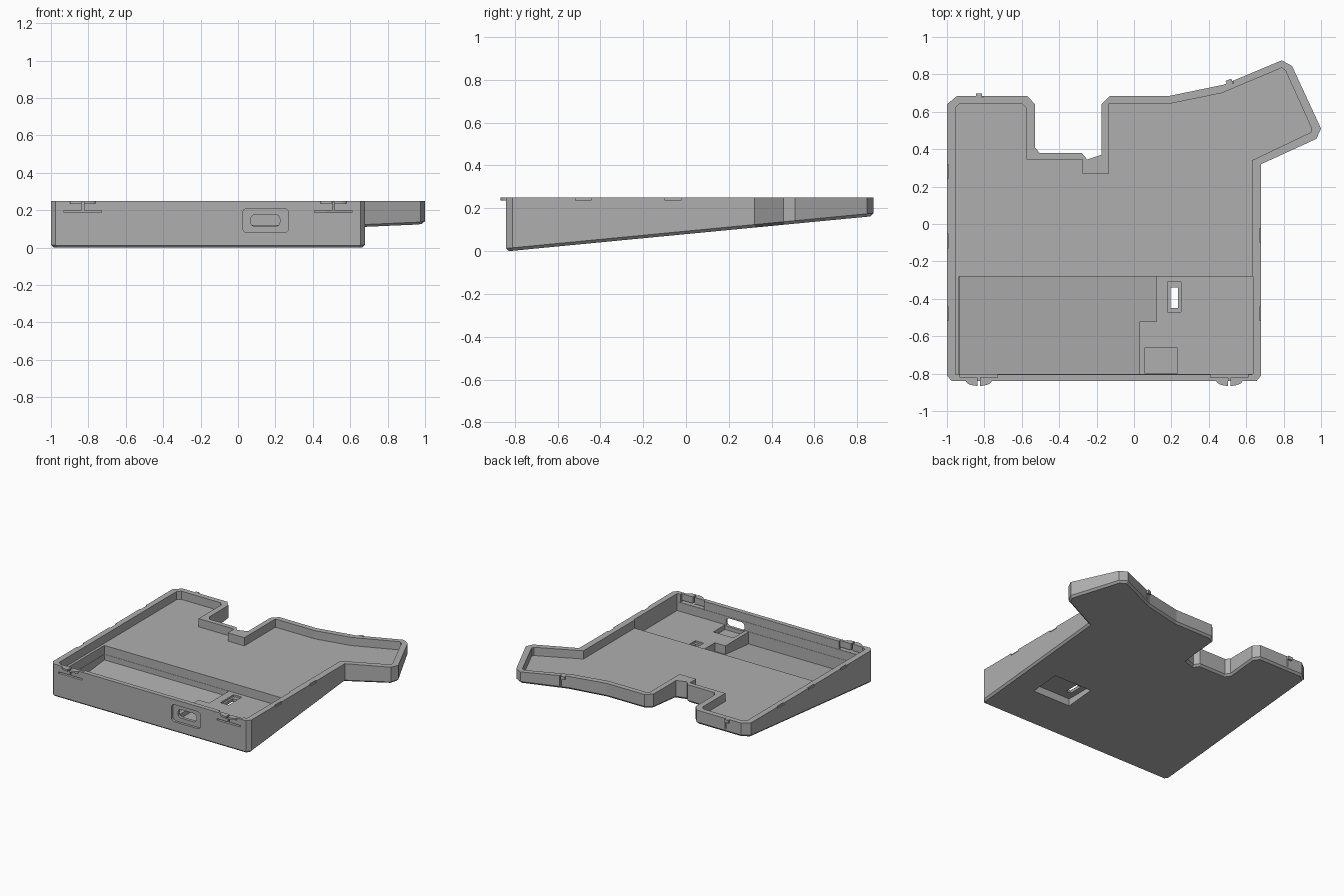
import bpy, bmesh, math

cube = bpy.data.objects.get("Cube")
if cube:
    bpy.data.objects.remove(cube, do_unlink=True)

TOP = 0.25
gray = bpy.data.materials.new("plain_gray")
gray.use_nodes = True
gray.diffuse_color = (0.43, 0.43, 0.43, 1)
gray.node_tree.nodes["Principled BSDF"].inputs["Base Color"].default_value = gray.diffuse_color


def underside(y, lift=0.0):
    return max(0.096 * (y + 0.825), -0.002) + lift


def prism(name, pts, low, high, bevel=0):
    """Upright prism; low is a height or a function of y."""
    bm = bmesh.new()
    base = [bm.verts.new((x, y, low(y) if callable(low) else low)) for x, y in pts]
    cap = [bm.verts.new((x, y, high)) for x, y in pts]
    bottom = bm.faces.new(base)
    bm.faces.new(cap)
    for i in range(len(pts)):
        j = (i + 1) % len(pts)
        bm.faces.new((base[i], base[j], cap[j], cap[i]))
    bmesh.ops.recalc_face_normals(bm, faces=bm.faces)
    if bevel:
        bmesh.ops.bevel(bm, geom=list(bottom.edges), offset=bevel, segments=1,
                        affect='EDGES', profile=0.5)
    mesh = bpy.data.meshes.new(name)
    bm.to_mesh(mesh)
    bm.free()
    mesh.materials.append(gray)
    ob = bpy.data.objects.new(name, mesh)
    bpy.context.collection.objects.link(ob)
    return ob


def box(name, x0, x1, y0, y1, z0, z1):
    return prism(name, [(x0, y0), (x1, y0), (x1, y1), (x0, y1)], z0, z1)


def rounded_port(name, x0, x1, z0, z1, r, y0, y1):
    """Rounded rectangle in the front wall, running along y."""
    pts = []
    corners = [(x1 - r, z1 - r), (x0 + r, z1 - r), (x0 + r, z0 + r), (x1 - r, z0 + r)]
    for k, (cx, cz) in enumerate(corners):
        for s in range(5):
            a = math.pi / 2 * (k + s / 4)
            pts.append((cx + r * math.cos(a), cz + r * math.sin(a)))
    ob = prism(name, pts, y0, y1)
    for v in ob.data.vertices:
        x, z, y = v.co
        v.co = (x, y, z)
    ob.data.flip_normals()
    return ob


def cut(cutter):
    mod = case.modifiers.new("cut", 'BOOLEAN')
    mod.operation = 'DIFFERENCE'
    mod.solver = 'EXACT'
    mod.object = cutter
    bpy.context.view_layer.objects.active = case
    bpy.ops.object.modifier_apply(modifier=mod.name)
    bpy.data.objects.remove(cutter, do_unlink=True)


# Wedge-shaped case body
outline = [(-1, .64), (-.945, .685), (-.57, .685), (-.53, .64), (-.53, .41), (-.505, .38),
           (-.28, .38), (-.25, .345), (-.175, .37), (-.175, .64), (-.13, .685), (.19, .685),
           (.48, .745), (.79, .875), (.845, .845), (1, .51), (.975, .455), (.68, .32),
           (.68, -.81), (.655, -.84), (-.975, -.84), (-1, -.81)]
case = prism("case_body", outline, underside, TOP, bevel=0.014)

# Shallow tray
inner = [(-.955, .62), (-.93, .645), (-.6, .645), (-.575, .62), (-.575, .345), (-.275, .345),
         (-.275, .27), (-.135, .27), (-.135, .645), (.2, .645), (.47, .7), (.79, .835),
         (.81, .82), (.95, .51), (.945, .49), (.63, .34), (.63, -.805), (-.955, -.805)]
cut(prism("tray_cutter", inner, 0.187, 0.4))

# Deep front compartment and the raised shelf beside it
cut(box("shelf_cutter", -.935, .637, -.803, -.28, 0.12, 0.39))
compartment = [(-.933, -.282), (.12, -.282), (.12, -.52), (.03, -.52), (.03, -.801), (-.933, -.801)]
cut(prism("compartment_cutter", compartment, lambda y: underside(y, 0.025), 0.38))
cut(box("port_bay_cutter", .06, .23, -.80, -.66, 0.085, 0.37))

# Underside recess with its slot through the shelf
cut(box("underside_recess_cutter", .15, .47, -.52, -.29, -0.1, 0.085))
cut(box("slot_rim_cutter", .18, .25, -.47, -.31, 0.105, 0.36))
cut(box("slot_cutter", .195, .235, -.45, -.34, 0.0, 0.35))

# Port in the front wall
cut(rounded_port("port_recess_cutter", .025, .27, .08, .21, .025, -.9, -.822))
cut(rounded_port("port_hole_cutter", .068, .224, .113, .177, .025, -.91, -.78))

# Flexible clips in the front wall
for side, cx in (("right", -.83), ("left", .51)):
    cut(box("clip_thinning_cutter", cx - .1, cx + .1, -.82, -.79, 0.19, 0.36))
    cut(box("clip_slot_cutter", cx - .1, cx + .1, -.9, -.78, 0.189, 0.2))
    cut(box("clip_slit_cutter", cx - .006, cx + .006, -.91, -.77, 0.195, 0.35))
    for s in (-1, 1):
        arc = [(cx + s * .07 * math.cos(a), -.838 - .028 * math.sin(a))
               for a in (math.pi / 2 * i / 6 * .94 for i in range(7))]
        tab = [(cx + s * .007, -.83), (cx + s * .07, -.83)] + arc
        prism(f"front_clip_{side}_{'outer' if s > 0 else 'inner'}", tab, 0.236, TOP)

# Small catches on the back wall
for side, cx, cy, tilt in (("right", -.83, .685, 0), ("left", .51, .758, .4)):
    cut(box("catch_slit_cutter", cx + .012, cx + .022, cy - .008, cy + .04, 0.17, 0.35))
    catch = box(f"back_catch_{side}", -.016, .016, -.012, .014, 0.225, TOP)
    catch.location = (cx, cy, 0)
    catch.rotation_euler.z = tilt

# Shallow notches along the side rims
for x, ys in ((-1, (.28, -.09, -.48)), (.68, (-.06, -.48))):
    for y in ys:
        cut(box("rim_notch_cutter", x - .009, x + .009, y - .037, y + .037, 0.236, 0.35))
